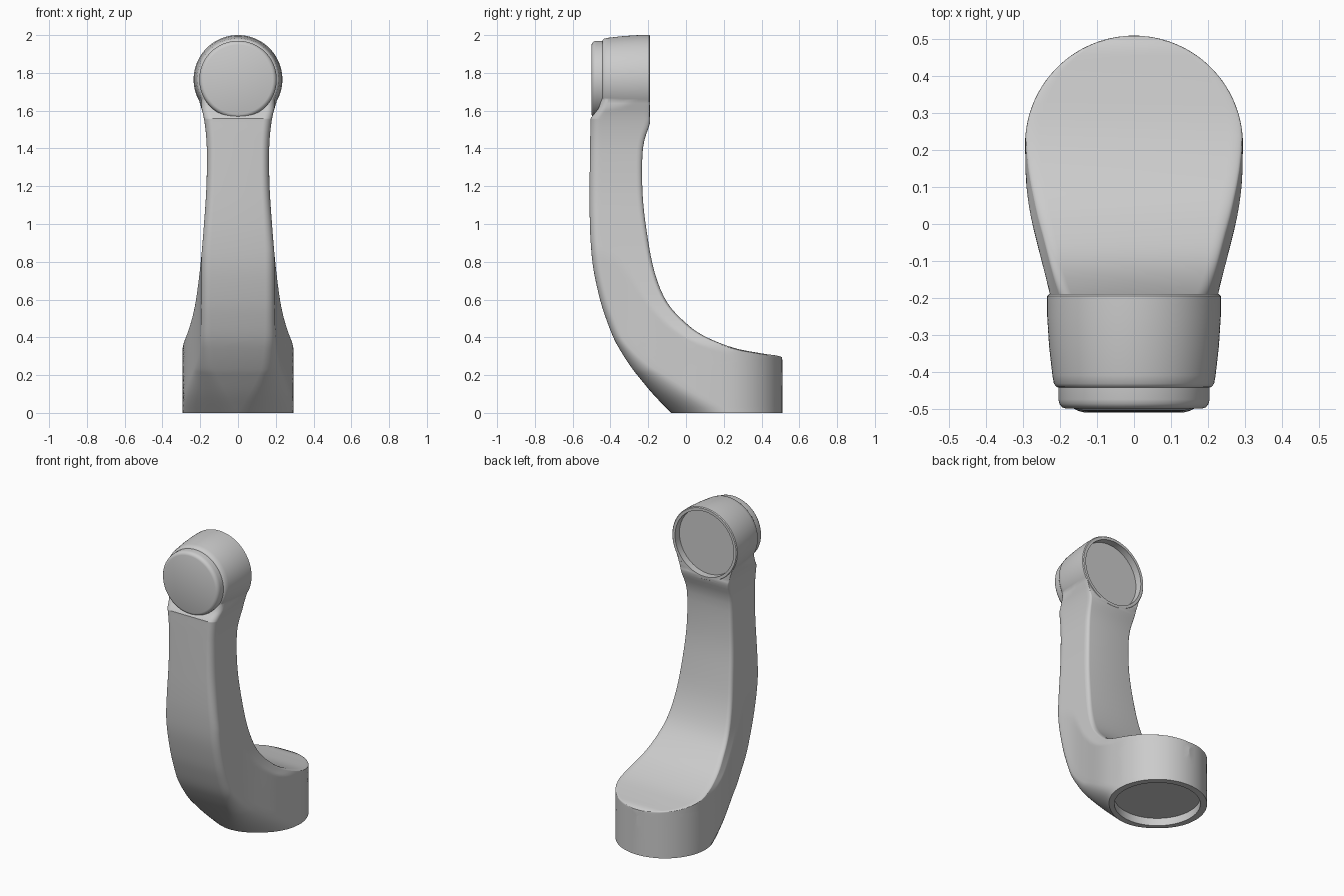
import bpy, bmesh, math

if "Cube" in bpy.data.objects:
    bpy.data.objects.remove(bpy.data.objects["Cube"], do_unlink=True)

grey = bpy.data.materials.new("matte grey")
grey.use_nodes = True
grey.diffuse_color = (0.6, 0.6, 0.6, 1)
grey.node_tree.nodes["Principled BSDF"].inputs["Base Color"].default_value = (0.6, 0.6, 0.6, 1)

BASE_R, BASE_Y, HEAD_Z = 0.295, 0.215, 1.765


def smooth_table(xs, ys, x):
    """Smooth curve through the points (xs, ys)."""
    x = min(max(x, xs[0]), xs[-1])
    i = max(j for j in range(len(xs) - 1) if xs[j] <= x)

    def slope(j):
        a, b = max(j - 1, 0), min(j + 1, len(xs) - 1)
        return (ys[b] - ys[a]) / (xs[b] - xs[a])
    h = xs[i + 1] - xs[i]
    t = (x - xs[i]) / h
    u = 1 - t
    return (ys[i] * (1 + 2 * t) * u * u + slope(i) * h * t * u * u
            + ys[i + 1] * t * t * (3 - 2 * t) - slope(i + 1) * h * t * t * u)


def make_object(name, bm):
    bmesh.ops.remove_doubles(bm, verts=bm.verts, dist=0.0003)
    bmesh.ops.recalc_face_normals(bm, faces=bm.faces)
    mesh = bpy.data.meshes.new(name)
    bm.to_mesh(mesh)
    bm.free()
    mesh.materials.append(grey)
    obj = bpy.data.objects.new(name, mesh)
    bpy.context.collection.objects.link(obj)
    return obj


def loft(name, rings):
    bm = bmesh.new()
    rows = [[bm.verts.new(p) for p in ring] for ring in rings]
    n = len(rows[0])
    for a, b in zip(rows, rows[1:]):
        for i in range(n):
            j = (i + 1) % n
            bm.faces.new((a[i], a[j], b[j], b[i]))
    bm.faces.new(rows[0])
    bm.faces.new(rows[-1])
    return make_object(name, bm)


def turned(name, profile, along_y=True, steps=96):
    """Lathe of (radius, position) pairs around the head or base axis."""
    rings = []
    for r, p in profile:
        ring = []
        for k in range(steps):
            a = math.tau * k / steps
            c, s = r * math.cos(a), r * math.sin(a)
            ring.append((c, p, HEAD_Z + s) if along_y else (c, BASE_Y + s, p))
        rings.append(ring)
    return loft(name, rings)


def activate(obj):
    bpy.ops.object.select_all(action='DESELECT')
    obj.select_set(True)
    bpy.context.view_layer.objects.active = obj


def combine(obj, other, operation):
    mod = obj.modifiers.new(operation, 'BOOLEAN')
    mod.operation, mod.solver, mod.object = operation, 'EXACT', other
    activate(obj)
    bpy.ops.object.modifier_apply(modifier=mod.name)
    bpy.data.objects.remove(other, do_unlink=True)


# Half widths of the arm by height and by depth
FRONT_Z = (0, 0.3, 0.36, 0.42, 0.5, 0.6, 0.8, 1.0, 1.2, 1.4, 1.5, 1.58, 1.65, 1.7, 1.77)
FRONT_W = (0.295, 0.295, 0.29, 0.268, 0.243, 0.222, 0.197, 0.18, 0.167, 0.165, 0.172,
           0.185, 0.205, 0.217, 0.22)
PLAN_Y = (-0.51, -0.33, -0.18, 0, 0.1, 0.215)
PLAN_W = (0.19, 0.2, 0.23, 0.275, 0.291, 0.295)


def half_width(y, z):
    if y > BASE_Y:
        plan = math.sqrt(max(BASE_R ** 2 - (y - BASE_Y) ** 2, 0))
    else:
        plan = smooth_table(PLAN_Y, PLAN_W, y)
    return min(plan, smooth_table(FRONT_Z, FRONT_W, z))


# Arm stations: outer y, z, inner y, z, outer round depth, outer and inner round share
STATIONS = [
    (-0.08, 0, 0.51, 0, 0.295, 1, 0),
    (-0.175, 0.10, 0.51, 0.14, 0.2, 0.75, 0),
    (-0.25, 0.19, 0.51, 0.275, 0.13, 0.5, 0),
    (-0.285, 0.235, 0.495, 0.30, 0.1, 0.4, 0.08),
    (-0.335, 0.31, 0.40, 0.315, 0.07, 0.33, 0.12),
    (-0.38, 0.39, 0.25, 0.345, 0.05, 0.28, 0.12),
    (-0.42, 0.49, 0.10, 0.405, 0.05, 0.26, 0.12),
    (-0.455, 0.60, 0, 0.475, 0.05, 0.25, 0.12),
    (-0.49, 0.76, -0.10, 0.585, 0.05, 0.25, 0.12),
    (-0.505, 0.91, -0.165, 0.74, 0.05, 0.25, 0.12),
    (-0.51, 1.06, -0.205, 0.94, 0.05, 0.25, 0.12),
    (-0.51, 1.22, -0.23, 1.16, 0.05, 0.25, 0.12),
    (-0.508, 1.4, -0.228, 1.4, 0.05, 0.25, 0.12),
    (-0.505, 1.54, -0.192, 1.53, 0.05, 0.25, 0.08),
    (-0.50, 1.565, -0.192, 1.57, 0.05, 0.25, 0.04),
    (-0.46, 1.62, -0.192, 1.62, 0.04, 0.2, 0.02),
    (-0.442, 1.70, -0.192, 1.70, 0.03, 0.12, 0.02),
    (-0.435, 1.77, -0.192, 1.77, 0.03, 0.12, 0.02),
]
COLUMNS = list(zip(*STATIONS))
INDEX = list(range(len(STATIONS)))


def arm_ring(t):
    yo, zo, yi, zi, ro, ko, ki = (smooth_table(INDEX, c, t) for c in COLUMNS)
    depth = math.hypot(yi - yo, zi - zo)
    a, b = ro / depth, 1 - 0.03 / depth
    half = []
    for k in range(11):
        q = math.pi / 2 * k / 10
        half.append((a * (1 - math.cos(q)), 1 - ko * (1 - math.sin(q))))
    for k in range(1, 20):
        half.append((a + (b - a) * math.sin(math.pi / 2 * k / 20), 1))
    for k in range(7):
        q = math.pi / 2 * k / 6
        half.append((b + (1 - b) * math.sin(q), 1 - ki * (1 - math.cos(q))))
    side = []
    for s, share in half:
        y, z = yo + (yi - yo) * s, max(zo + (zi - zo) * s, 0)
        side.append((half_width(y, z) * max(share, 0), y, z))
    return side + [(-x, y, z) for x, y, z in reversed(side)]


arm = loft("curved_arm", [arm_ring(i / 4) for i in range(4 * (len(STATIONS) - 1) + 1)])

# Round head at the top of the arm
head = turned("head", [(0.23, -0.19), (0.235, -0.195), (0.235, -0.25), (0.23, -0.33),
                       (0.221, -0.41), (0.217, -0.432), (0.21, -0.441), (0.2, -0.445)])
combine(arm, head, 'UNION')

# Shallow recesses in the back of the head and under the base
combine(arm, turned("head_recess", [(0.212, -0.235), (0.212, -0.1)]), 'DIFFERENCE')
combine(arm, turned("base_recess", [(0.255, 0.05), (0.255, -0.1)], False), 'DIFFERENCE')

# Rounded cap on the front of the head
cap = turned("front_cap", [(0.205, -0.42), (0.205, -0.475), (0.202, -0.487),
                           (0.195, -0.496), (0.184, -0.5)])

for part in (arm, cap):
    activate(part)
    bpy.ops.object.shade_smooth_by_angle(angle=math.radians(35))
